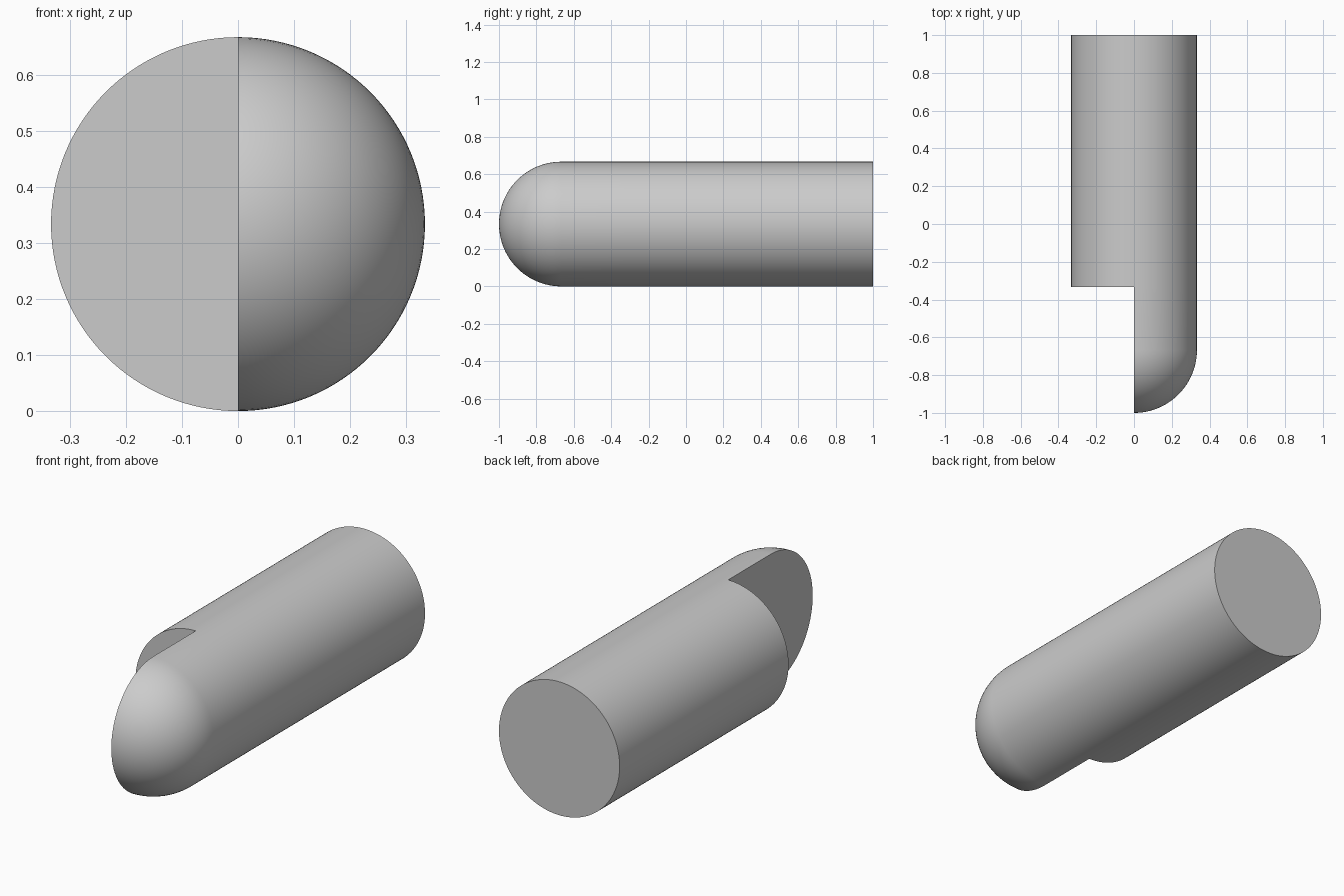
import bpy
import bmesh
from math import cos, sin, pi, radians

cube = bpy.data.objects.get("Cube")
if cube:
    bpy.data.objects.remove(cube, do_unlink=True)

R = 1 / 3          # rod radius
BACK, STEP, TIP = 1.0, -R, -1.0
ARC, SEGS = 24, 64

# Plain grey
grey = bpy.data.materials.new("plain grey")
grey.use_nodes = True
grey.diffuse_color = (0.6, 0.6, 0.6, 1)
grey.node_tree.nodes["Principled BSDF"].inputs["Base Color"].default_value = grey.diffuse_color


def half_lathe(bm, profile, angle):
    """Sweep a (radius, y) profile half a turn about the rod's axis."""
    verts = [bm.verts.new((0, y, R + r)) for r, y in profile]
    edges = [bm.edges.new(pair) for pair in zip(verts, verts[1:])]
    bmesh.ops.spin(bm, geom=verts + edges, cent=(0, 0, R), axis=(0, 1, 0),
                   angle=angle, steps=SEGS)


bm = bmesh.new()

# Left half: full length with a rounded nose
dome = [(R * cos(pi / 2 * i / ARC), TIP + R - R * sin(pi / 2 * i / ARC))
        for i in range(ARC)] + [(0, TIP)]
half_lathe(bm, [(0, BACK), (R, BACK), (R, STEP)] + dome, pi)

# Right half: stops short at a flat step
half_lathe(bm, [(0, BACK), (R, BACK), (R, STEP), (0, STEP)], -pi)

# Join the halves and close the flat inner wall of the nose
bmesh.ops.remove_doubles(bm, verts=bm.verts, dist=0.0001)
rim = [e for e in bm.edges if e.is_boundary]
bmesh.ops.contextual_create(bm, geom=rim)
bmesh.ops.recalc_face_normals(bm, faces=bm.faces)

mesh = bpy.data.meshes.new("stepped_rod")
bm.to_mesh(mesh)
bm.free()
mesh.materials.append(grey)
rod = bpy.data.objects.new("stepped_rod", mesh)
bpy.context.collection.objects.link(rod)

bpy.ops.object.select_all(action="DESELECT")
rod.select_set(True)
bpy.context.view_layer.objects.active = rod
bpy.ops.object.shade_smooth_by_angle(angle=radians(30))
